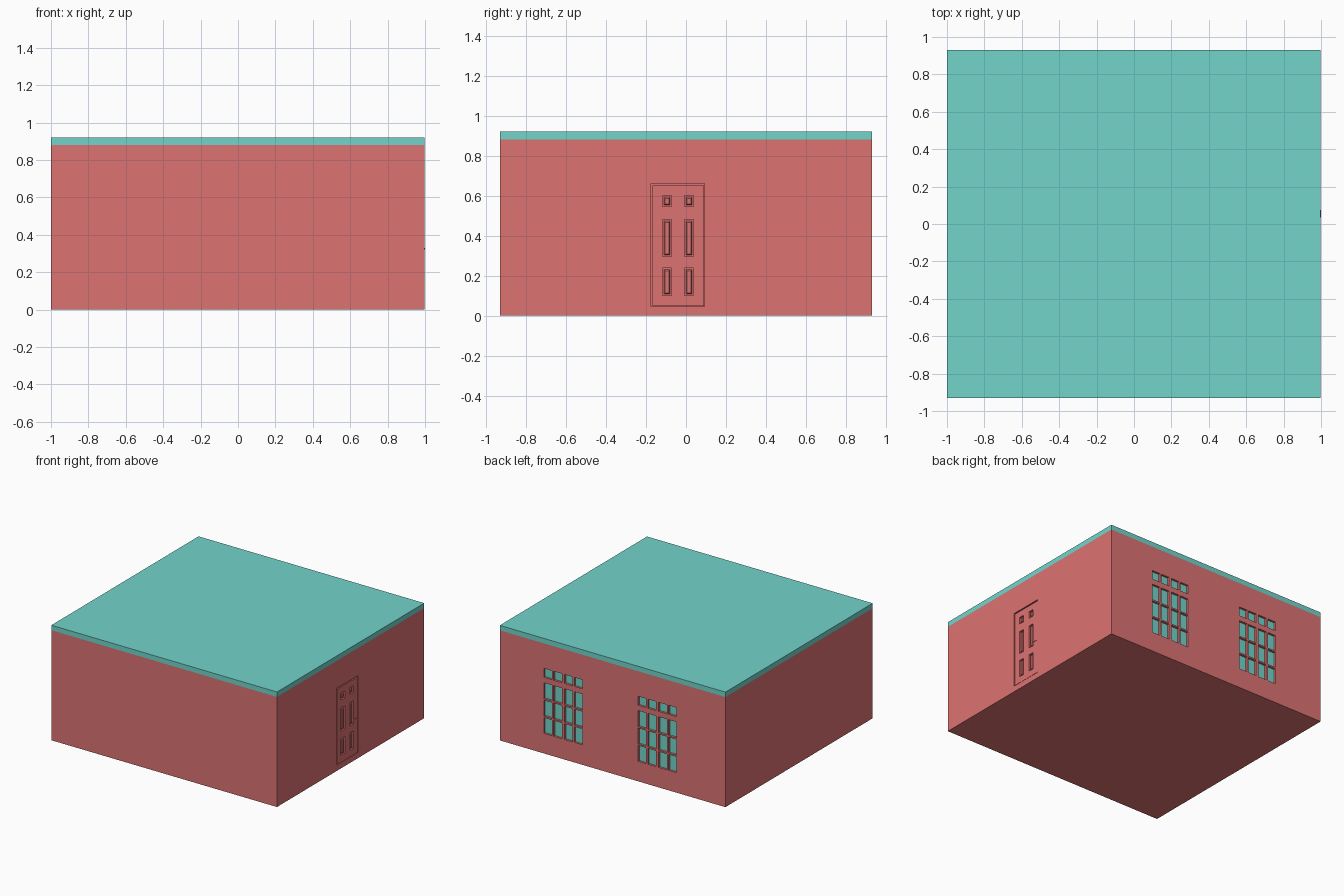
import bpy, bmesh

if "Cube" in bpy.data.objects:
    bpy.data.objects.remove(bpy.data.objects["Cube"])

WX, WY, H, ROOF = 0.996, 0.93, 0.88, 0.92


def material(name, rgb):
    m = bpy.data.materials.new(name)
    m.diffuse_color = (*rgb, 1)
    m.use_nodes = True
    m.node_tree.nodes["Principled BSDF"].inputs["Base Color"].default_value = m.diffuse_color
    return m


RED = material("red_wall", (0.72, 0.17, 0.17))
TEAL = material("teal", (0.17, 0.66, 0.60))


def add_box(bm, lo, hi, taper=0.0):
    """Box between two corners; taper shrinks the +x face in y and z."""
    vs = bmesh.ops.create_cube(bm, size=1)["verts"]
    mid = [(a + b) / 2 for a, b in zip(lo, hi)]
    for v in vs:
        outer = v.co.x > 0
        for i in range(3):
            v.co[i] = mid[i] + v.co[i] * (hi[i] - lo[i])
        if outer and taper:
            for i in (1, 2):
                v.co[i] += taper if v.co[i] < mid[i] else -taper


def make(name, boxes, mat=None):
    bm = bmesh.new()
    for b in boxes:
        add_box(bm, *b)
    me = bpy.data.meshes.new(name)
    bm.to_mesh(me)
    bm.free()
    ob = bpy.data.objects.new(name, me)
    bpy.context.collection.objects.link(ob)
    if mat:
        me.materials.append(mat)
    return ob


def carve(ob, boxes):
    cutter = make("cutter", boxes)
    cutter.hide_render = True
    mod = ob.modifiers.new("carve", "BOOLEAN")
    mod.operation, mod.solver, mod.object = "DIFFERENCE", "EXACT", cutter
    bpy.context.view_layer.objects.active = ob
    bpy.ops.object.modifier_apply(modifier=mod.name)
    bpy.data.objects.remove(cutter)


# Window openings: four columns, a short transom row and three tall rows
columns = [(0.0, 0.072), (0.087, 0.159), (0.182, 0.254), (0.269, 0.341)]
rows = [(0.608, 0.68), (0.437, 0.565), (0.298, 0.425), (0.16, 0.286)]
openings, panes = [], []
for x0 in (0.265, -0.568):
    for a, b in columns:
        for z0, z1 in rows:
            openings.append(((x0 + a, WY - 0.02, z0), (x0 + b, WY + 0.05, z1)))
            panes.append(((x0 + a, WY - 0.025, z0), (x0 + b, WY - 0.017, z1)))

# Walls, with window openings and the door recess
walls = make("walls", [((-1, -WY, 0), (WX, WY, H))], RED)
D0, D1, DB, DT = -0.175, 0.092, 0.046, 0.66
carve(walls, openings + [((WX - 0.03, D0, DB), (WX + 0.05, D1, DT))])
make("window_panes", panes, TEAL)

# Roof slab
make("roof", [((-1, -WY, H), (WX, WY, ROOF))], TEAL)

# Door leaf with six recessed panels
cells = [(y, y + 0.046, z0, z1) for y in (-0.118, -0.008)
         for z0, z1 in ((0.545, 0.6), (0.295, 0.48), (0.1, 0.237))]
leaf = make("door_leaf", [((WX - 0.035, D0 + 0.007, DB + 0.003),
                           (WX - 0.001, D1 - 0.003, DT - 0.009))], RED)
carve(leaf, [((WX - 0.015, y0, z0), (WX + 0.05, y1, z1)) for y0, y1, z0, z1 in cells])
make("door_panels", [((WX - 0.02, y0 + 0.004, z0 + 0.004),
                      (WX - 0.004, y1 - 0.004, z1 - 0.004), 0.01)
                     for y0, y1, z0, z1 in cells], RED)

# Door handle: lever and stem
make("door_handle", [((WX - 0.003, 0.036, 0.321), (1.0, 0.075, 0.33)),
                     ((WX - 0.01, 0.06, 0.318), (WX + 0.001, 0.077, 0.333))], RED)
